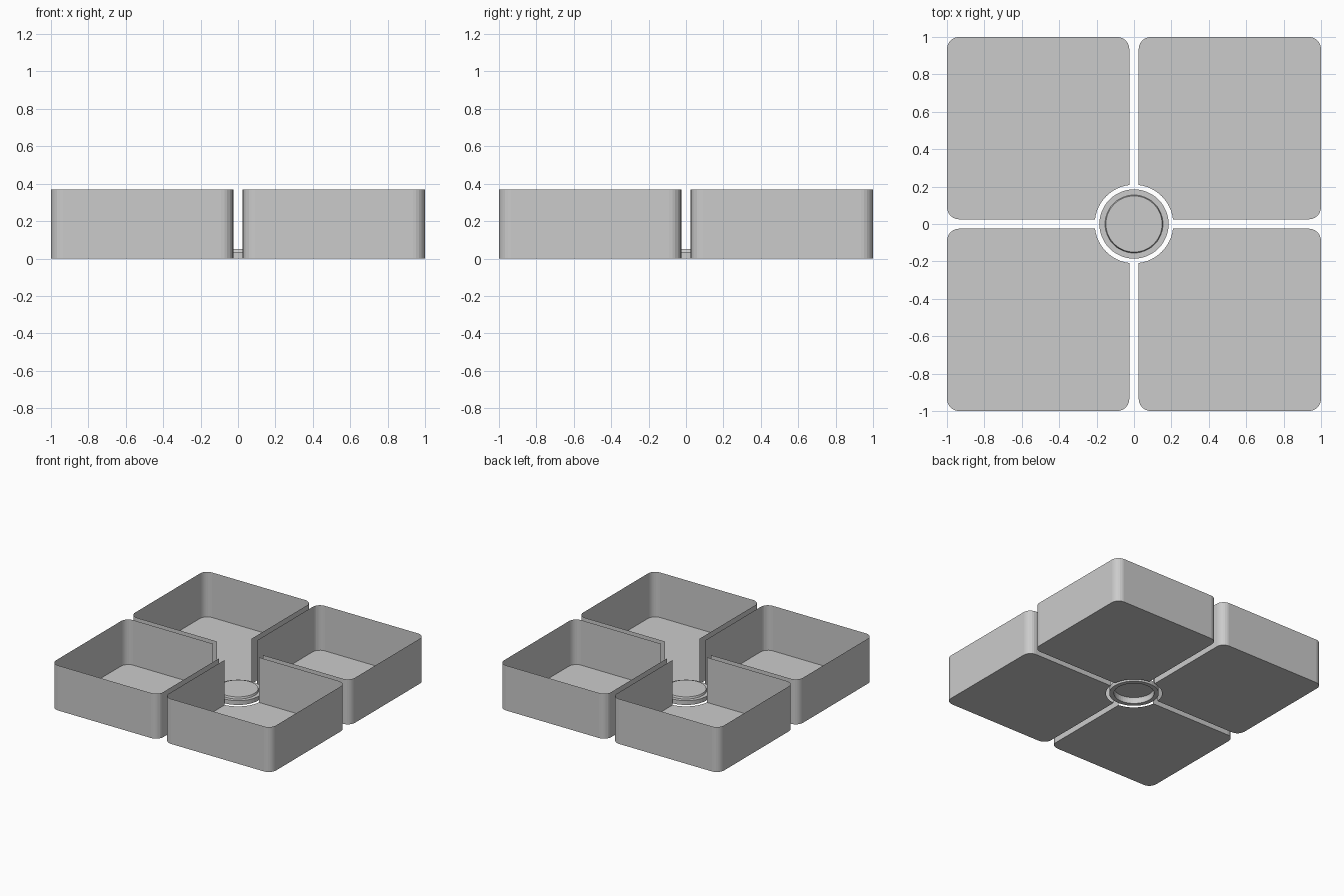
import bpy, bmesh
from math import sin, cos, pi, asin

if "Cube" in bpy.data.objects:
    bpy.data.objects.remove(bpy.data.objects["Cube"])

GAP, SIZE, HEIGHT, RAD, HUB = 0.025, 1.0, 0.37, 0.065, 0.21


def make_object(name, bm):
    mesh = bpy.data.meshes.new(name)
    bm.to_mesh(mesh)
    bm.free()
    ob = bpy.data.objects.new(name, mesh)
    bpy.context.collection.objects.link(ob)
    return ob


def arc(cx, cy, r, a0, a1, n):
    return [(cx + r * cos(a0 + (a1 - a0) * i / n),
             cy + r * sin(a0 + (a1 - a0) * i / n)) for i in range(n + 1)]


# Thin-sheet tray: floor plus walls, open along the concave hub cut-out
def tray(name, quarter):
    lo, hi = GAP + RAD, SIZE - RAD
    a = asin(GAP / HUB)
    wall = [(HUB * cos(a), GAP)]
    wall += arc(hi, lo, RAD, -pi / 2, 0, 6)
    wall += arc(hi, hi, RAD, 0, pi / 2, 6)
    wall += arc(lo, hi, RAD, pi / 2, pi, 6)
    wall += [(GAP, HUB * cos(a))]
    cut = arc(0, 0, HUB, pi / 2 - a, a, 12)[1:-1]
    c, s = cos(quarter * pi / 2), sin(quarter * pi / 2)
    bm = bmesh.new()
    base = [bm.verts.new((x * c - y * s, x * s + y * c, 0)) for x, y in wall + cut]
    top = [bm.verts.new((v.co.x, v.co.y, HEIGHT)) for v in base[:len(wall)]]
    bm.faces.new(base)
    for i in range(len(wall) - 1):
        bm.faces.new((base[i], base[i + 1], top[i + 1], top[i]))
    bmesh.ops.recalc_face_normals(bm, faces=bm.faces)
    return make_object(name, bm)


for q, name in enumerate(("tray_back_right", "tray_back_left",
                          "tray_front_left", "tray_front_right")):
    tray(name, q)

# Central button: lathed shell, hollow underneath
profile = [(0.15, 0.0), (0.185, 0.0), (0.185, 0.035), (0.155, 0.035), (0.15, 0.05), (0.14, 0.05)]
N = 48
bm = bmesh.new()
rings = [[bm.verts.new((r * cos(2 * pi * i / N), r * sin(2 * pi * i / N), z))
          for i in range(N)] for r, z in [(0.15, 0.035)] + profile]
for lower, upper in zip(rings, rings[1:]):
    for i in range(N):
        j = (i + 1) % N
        bm.faces.new((lower[i], lower[j], upper[j], upper[i]))
bm.faces.new(rings[-1])
bmesh.ops.recalc_face_normals(bm, faces=bm.faces)
make_object("centre_button", bm)
